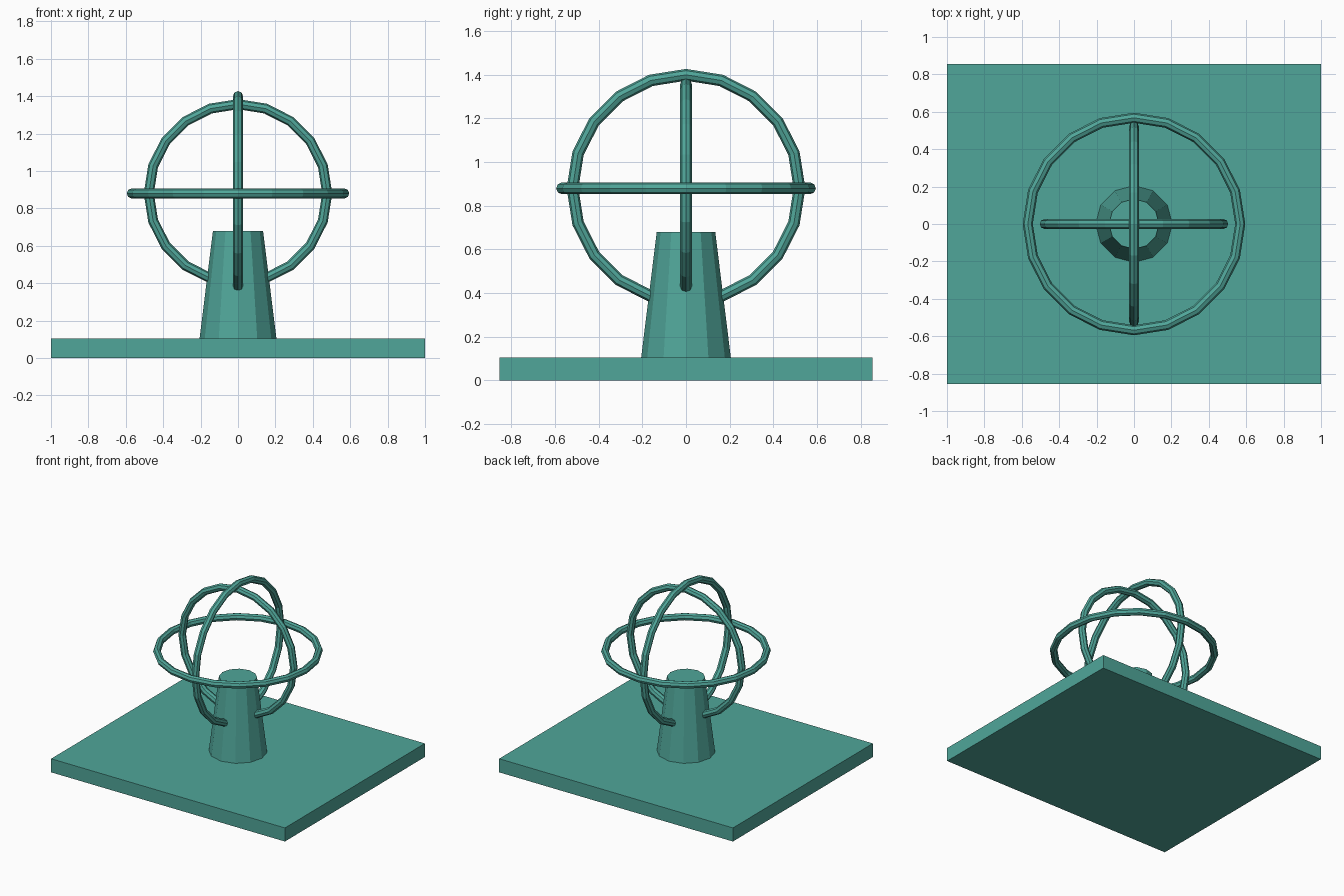
import bpy, math

if "Cube" in bpy.data.objects:
    bpy.data.objects.remove(bpy.data.objects["Cube"])

teal = bpy.data.materials.new("teal")
teal.diffuse_color = (0.08, 0.38, 0.32, 1)
teal.use_nodes = True
teal.node_tree.nodes["Principled BSDF"].inputs["Base Color"].default_value = teal.diffuse_color


def finish(name):
    ob = bpy.context.object
    ob.name = name
    ob.data.materials.append(teal)
    return ob


def ring(name, radius, rot):
    bpy.ops.mesh.primitive_torus_add(major_radius=radius, minor_radius=0.027,
                                     major_segments=20, minor_segments=8,
                                     location=(0, 0, 0.88), rotation=rot)
    return finish(name)


# Rectangular base slab
bpy.ops.mesh.primitive_cube_add(size=1, location=(0, 0, 0.0525))
bpy.context.object.scale = (2, 1.71, 0.105)
finish("base")

# Tapered pedestal
bpy.ops.mesh.primitive_cone_add(vertices=12, radius1=0.206, radius2=0.134,
                                depth=0.58, location=(0, 0, 0.39))
finish("pedestal")

# Three nested rings, one per axis plane
H = math.pi / 2
ring("horizontal_ring", 0.568, (0, 0, 0))
ring("side_ring", 0.52, (0, H, 0))
ring("front_ring", 0.477, (H, 0, 0))
